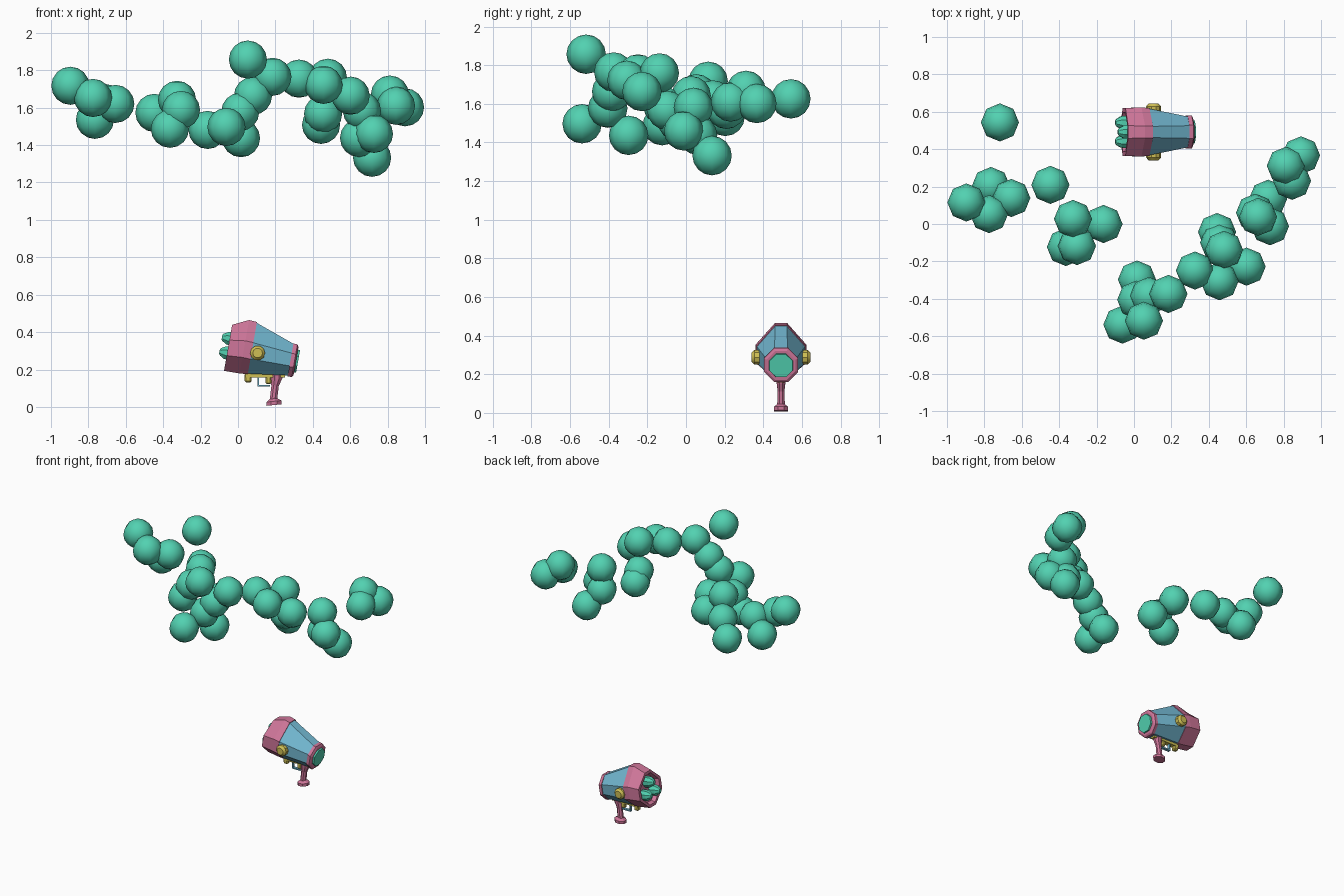
import bpy, bmesh, math
from mathutils import Matrix, Vector

if "Cube" in bpy.data.objects:
    bpy.data.objects.remove(bpy.data.objects["Cube"])

def material(name, rgb):
    m = bpy.data.materials.new(name)
    m.diffuse_color = (*rgb, 1)
    m.use_nodes = True
    m.node_tree.nodes["Principled BSDF"].inputs["Base Color"].default_value = m.diffuse_color
    return m

GREEN = material("mint green", (0.085, 0.64, 0.44))
PINK = material("rose pink", (0.62, 0.18, 0.32))
BLUE = material("sky blue", (0.17, 0.48, 0.64))
YELLOW = material("mustard yellow", (0.62, 0.52, 0.09))

# Blaster frame: local x runs along the barrel, tilted nose-down
FRAME = Matrix.Translation((-0.053, 0.492, 0.316)) @ Matrix.Rotation(math.radians(10), 4, 'Y')

def finish(bm, name, mat, smooth=None):
    bmesh.ops.recalc_face_normals(bm, faces=bm.faces)
    me = bpy.data.meshes.new(name)
    bm.to_mesh(me)
    bm.free()
    me.materials.append(mat)
    ob = bpy.data.objects.new(name, me)
    bpy.context.collection.objects.link(ob)
    if smooth:
        bpy.ops.object.select_all(action='DESELECT')
        ob.select_set(True)
        bpy.context.view_layer.objects.active = ob
        bpy.ops.object.shade_smooth_by_angle(angle=math.radians(smooth))
    return ob

def loft(name, rings, mat, smooth=None):
    """Skin a list of equal-length rings of points and cap both ends."""
    bm = bmesh.new()
    rows = [[bm.verts.new(p) for p in r] for r in rings]
    n = len(rows[0])
    for a, b in zip(rows, rows[1:]):
        for i in range(n):
            j = (i + 1) % n
            bm.faces.new((a[i], a[j], b[j], b[i]))
    bm.faces.new(rows[0])
    bm.faces.new(rows[-1])
    return finish(bm, name, mat, smooth)

def oct_ring(u, half, top, bot, flat, side, mid=0.0):
    """Octagon across the barrel with its own top and bottom heights."""
    pts = [(flat, top), (half, mid + side), (half, mid - side), (flat, bot),
           (-flat, bot), (-half, mid - side), (-half, mid + side), (-flat, top)]
    return [FRAME @ Vector((u, y, z)) for y, z in pts]

def round_ring(u, r, y=0.0, z=0.0):
    s = r * math.tan(math.pi / 8)
    return [p + FRAME.to_3x3() @ Vector((0, y, z)) for p in oct_ring(u, r, r, -r, s, s)]

def box(name, x0, x1, z0, z1, depth, mat, bevel=0.0):
    bm = bmesh.new()
    bmesh.ops.create_cube(bm, size=1)
    bmesh.ops.scale(bm, vec=(x1 - x0, depth, z1 - z0), verts=bm.verts)
    bmesh.ops.translate(bm, vec=((x0 + x1) / 2, 0.492, (z0 + z1) / 2), verts=bm.verts)
    if bevel:
        bmesh.ops.bevel(bm, geom=bm.edges[:], offset=bevel, segments=1, affect='EDGES')
    return finish(bm, name, mat)

# Pink rear shell with a recessed back
loft("rear_shell", [
    oct_ring(0.03, 0.095, 0.095, -0.095, 0.03, 0.035),
    oct_ring(0.0, 0.105, 0.105, -0.105, 0.03, 0.035),
    oct_ring(0.0, 0.128, 0.125, -0.125, 0.034, 0.042),
    oct_ring(0.085, 0.131, 0.166, -0.124, 0.032, 0.045, 0.008),
    oct_ring(0.128, 0.128, 0.163, -0.121, 0.032, 0.045, 0.006)], PINK)

# Blue tapering barrel
loft("barrel", [
    oct_ring(0.125, 0.125, 0.159, -0.118, 0.03, 0.044, 0.006),
    oct_ring(0.352, 0.08, 0.078, -0.088, 0.034, 0.034, -0.004)], BLUE)

# Muzzle rim and green lens
loft("muzzle_rim", [
    oct_ring(0.34, 0.088, 0.083, -0.095, 0.036, 0.036, -0.006),
    oct_ring(0.362, 0.088, 0.083, -0.095, 0.036, 0.036, -0.006),
    oct_ring(0.370, 0.076, 0.070, -0.082, 0.030, 0.030, -0.006)], PINK)
loft("muzzle_lens", [round_ring(0.36, 0.063, 0, -0.006),
                     round_ring(0.381, 0.060, 0, -0.006)], GREEN)

# Three exhaust nozzles in a triangle
for i, (y, z) in enumerate([(0, 0.05), (0.05, -0.028), (-0.05, -0.028)]):
    loft(f"nozzle_{i + 1}", [round_ring(0.035, 0.036, y, z), round_ring(-0.012, 0.034, y, z),
                             round_ring(-0.036, 0.020, y, z),
                             round_ring(-0.042, 0.012, y, z)], GREEN)

# Round yellow knobs on both sides
for name, s in (("front_knob", -1), ("back_knob", 1)):
    rings = []
    for d, r in ((0.09, 0.04), (0.137, 0.04), (0.152, 0.026)):
        rings.append([(0.105 + r * math.cos(k * math.pi / 5), 0.492 + s * d,
                       0.288 + r * math.sin(k * math.pi / 5)) for k in range(10)])
    loft(name, rings, YELLOW, 30)

# Underside rail, lugs and trigger guard
box("under_rail", 0.04, 0.25, 0.158, 0.185, 0.035, YELLOW)
box("rear_lug", 0.036, 0.072, 0.13, 0.18, 0.035, YELLOW, 0.008)
box("front_lug", 0.148, 0.178, 0.122, 0.17, 0.03, YELLOW, 0.006)
box("guard_post", 0.103, 0.112, 0.112, 0.165, 0.02, BLUE)
box("guard_bar", 0.103, 0.172, 0.108, 0.117, 0.02, BLUE)

def grip_ring(x, z, hx, hy):
    c = 0.4
    pts = [(1, c), (c, 1), (-c, 1), (-1, c), (-1, -c), (-c, -1), (c, -1), (1, -c)]
    return [(x + hx * a, 0.492 + hy * b, z - 0.1 * hx * a + 0.2 * hx * a) for a, b in pts]

# Pink grip with a flared foot
loft("grip", [
    grip_ring(0.192, 0.010, 0.040, 0.037), grip_ring(0.192, 0.030, 0.040, 0.037),
    grip_ring(0.190, 0.044, 0.020, 0.020), grip_ring(0.198, 0.110, 0.020, 0.017),
    grip_ring(0.207, 0.150, 0.030, 0.022), grip_ring(0.207, 0.185, 0.034, 0.025)], PINK)

# Floating bubbles (x, y, z)
BUBBLES = [
    (-.717, .543, 1.626), (-.765, .203, 1.535), (-.656, .139, 1.62), (-.896, .115, 1.717),
    (-.775, .053, 1.652), (-.447, .209, 1.572), (-.326, .027, 1.642), (-.163, 0, 1.481),
    (-.364, -.123, 1.487), (-.305, -.118, 1.588), (.016, -.297, 1.437), (.012, -.405, 1.578),
    (.08, -.385, 1.663), (.184, -.374, 1.765), (-.062, -.538, 1.497), (.053, -.517, 1.857),
    (.326, -.249, 1.755), (.457, -.306, 1.722), (.602, -.228, 1.664), (.444, -.043, 1.508),
    (.455, -.1, 1.567), (.481, -.138, 1.76), (.727, -.012, 1.46), (.663, .038, 1.582),
    (.647, .06, 1.438), (.717, .135, 1.332), (.845, .231, 1.61), (.812, .311, 1.67),
    (.893, .367, 1.602)]
for i, p in enumerate(BUBBLES):
    bm = bmesh.new()
    bmesh.ops.create_uvsphere(bm, u_segments=8, v_segments=8, radius=0.102,
                              matrix=Matrix.Translation(p))
    finish(bm, f"bubble_{i + 1}", GREEN, 60)
